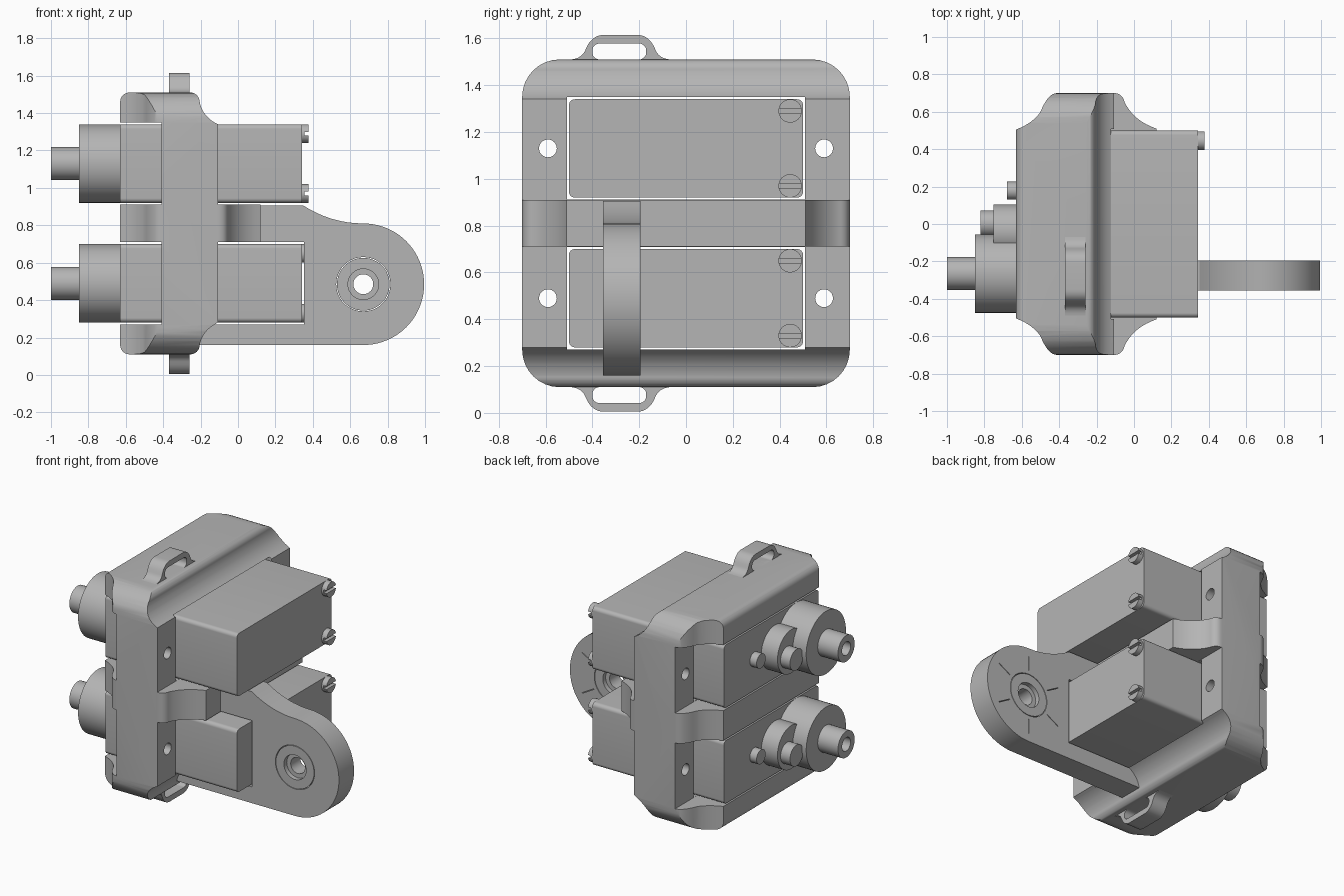
import bpy, bmesh
from math import sin, cos, pi, radians

if "Cube" in bpy.data.objects:
    bpy.data.objects.remove(bpy.data.objects["Cube"], do_unlink=True)

grey = bpy.data.materials.new("plain_grey")
grey.use_nodes = True
grey.diffuse_color = (0.46, 0.46, 0.46, 1)
grey.node_tree.nodes["Principled BSDF"].inputs["Base Color"].default_value = (0.46, 0.46, 0.46, 1)

MID = 0.81            # height of the symmetry plane of the holder
SERVO_Z = (0.49, 1.13)


# ---- outline helpers
def arc(cx, cy, r, a0, a1, n=8):
    angles = [radians(a0 + (a1 - a0) * i / n) for i in range(n + 1)]
    return [(cx + r * cos(a), cy + r * sin(a)) for a in angles]


def circle(cx, cy, r, n=48):
    return arc(cx, cy, r, 0, 360, n)[:-1]


def bez(p, q, s, n=8):
    pts = []
    for i in range(n + 1):
        t = i / n
        pts.append(tuple((1 - t) ** 2 * a + 2 * t * (1 - t) * b + t * t * c
                         for a, b, c in zip(p, q, s)))
    return pts


def rounded(cx, cy, w, h, r):
    x, y = w - r, h - r
    return (arc(cx + x, cy + y, r, 0, 90) + arc(cx - x, cy + y, r, 90, 180)
            + arc(cx - x, cy - y, r, 180, 270) + arc(cx + x, cy - y, r, 270, 360))


def rect(cx, cy, w, h):
    return [(cx - w, cy - h), (cx + w, cy - h), (cx + w, cy + h), (cx - w, cy + h)]


# ---- solid helpers
def prism(name, pts, axis, lo, hi):
    """Extrude a flat outline along one axis."""
    place = {"x": lambda a, b, v: (v, a, b),
             "y": lambda a, b, v: (a, v, b),
             "z": lambda a, b, v: (a, b, v)}[axis]
    clean = [p for i, p in enumerate(pts)
             if abs(p[0] - pts[i - 1][0]) + abs(p[1] - pts[i - 1][1]) > 1e-5]
    bm = bmesh.new()
    ends = [[bm.verts.new(place(a, b, v)) for a, b in clean] for v in (lo, hi)]
    bm.faces.new(ends[0])
    bm.faces.new(ends[1])
    for i in range(len(clean)):
        bm.faces.new((ends[0][i - 1], ends[0][i], ends[1][i], ends[1][i - 1]))
    bmesh.ops.recalc_face_normals(bm, faces=bm.faces)
    me = bpy.data.meshes.new(name)
    bm.to_mesh(me)
    bm.free()
    me.materials.append(grey)
    ob = bpy.data.objects.new(name, me)
    bpy.context.collection.objects.link(ob)
    return ob


def activate(ob):
    bpy.ops.object.select_all(action="DESELECT")
    ob.select_set(True)
    bpy.context.view_layer.objects.active = ob


def combine(ob, cutter, how="DIFFERENCE"):
    cutter.hide_render = True
    mod = ob.modifiers.new("cut", "BOOLEAN")
    mod.operation, mod.object, mod.solver = how, cutter, "EXACT"
    activate(ob)
    bpy.ops.object.modifier_apply(modifier=mod.name)
    bpy.data.objects.remove(cutter, do_unlink=True)


def cut(ob, pts, axis, lo, hi):
    combine(ob, prism("cutter", pts, axis, lo, hi))


def mirrored(half, centre=0.0):
    """Close a half outline by reflecting its second coordinate."""
    return ([(a, centre + b) for a, b in half]
            + [(a, centre - b) for a, b in reversed(half)])


# ---- holder: side, plan and end outlines intersected
side = ([(-0.63, 0.10), (-0.41, 0.10), (-0.41, 0.54), (-0.63, 0.54)]
        + arc(-0.58, 0.65, 0.05, 180, 90) + arc(-0.255, 0.65, 0.05, 90, 0)
        + bez((-0.205, 0.65), (-0.19, 0.57), (-0.107, 0.53))
        + [(-0.107, 0.10), (0.12, 0.10)])
plan = (bez((-0.63, 0.505), (-0.54, 0.54), (-0.50, 0.60))
        + bez((-0.50, 0.60), (-0.46, 0.70), (-0.41, 0.70))
        + bez((-0.11, 0.70), (-0.06, 0.70), (-0.05, 0.65))
        + bez((-0.05, 0.65), (0, 0.55), (0.12, 0.51)))
holder = prism("holder", mirrored(side, MID), "y", -0.8, 0.8)
combine(holder, prism("plan", mirrored(plan), "z", 0, 1.7), "INTERSECT")
combine(holder, prism("end", rounded(0, MID, 0.70, 0.70, 0.16), "x", -0.7, 0.2), "INTERSECT")
for z in SERVO_Z:
    cut(holder, rect(0, z, 0.508, 0.219), "x", -0.8, 0.5)
    for y in (-0.59, 0.59):
        cut(holder, circle(y, z, 0.038, 24), "x", -0.8, 0.5)

# ---- strap loops above and below
half_loop = (bez((0.21, 0.70), (0.165, 0.705), (0.15, 0.74))
             + bez((0.15, 0.74), (0.125, 0.805), (0.07, 0.805)))
loop = [(0.21, 0.67)] + half_loop
loop = loop + [(-a, b) for a, b in reversed(loop)]
for name, s in (("top_strap_loop", 1), ("bottom_strap_loop", -1)):
    ob = prism(name, [(a - 0.28, MID + s * b) for a, b in loop], "x", -0.37, -0.26)
    cut(ob, rounded(-0.285, MID + s * 0.734, 0.115, 0.034, 0.03), "x", -0.5, 0)

# ---- pivot arm, notched round the lower servo
HUB = (0.67, 0.485)
outline = ([(-0.25, 0.16)] + arc(*HUB, 0.325, -90, 90, 40)
           + bez((0.67, 0.81), (0.50, 0.81), (0.35, 0.905))
           + [(0.10, 0.905), (0.10, 0.712), (0.352, 0.712), (0.352, 0.269), (-0.25, 0.269)])
arm = prism("pivot_arm", outline, "y", -0.355, -0.195)
cut(arm, circle(*HUB, 0.145), "y", -0.5, 0)
for k in range(6):
    a = radians(60 * k + 30)
    slit = [(HUB[0] + u * cos(a) - v * sin(a), HUB[1] + u * sin(a) + v * cos(a))
            for u, v in rect(0.22, 0, 0.05, 0.002)]
    cut(arm, slit, "y", -0.23, -0.1)
hub = prism("arm_hub", circle(*HUB, 0.141), "y", -0.355, -0.195)
cut(hub, circle(*HUB, 0.053), "y", -0.5, 0)
cut(hub, circle(*HUB, 0.082), "y", -0.5, -0.325)
cut(hub, circle(*HUB, 0.082), "y", -0.225, 0)

# ---- two servos
for tag, z in zip(("lower", "upper"), SERVO_Z):
    prism(tag + "_servo_case", rounded(0, z, 0.50, 0.21, 0.025), "x", -0.63, 0.342)
    prism(tag + "_gear_housing", circle(-0.265, z, 0.21), "x", -0.85, -0.62)
    prism(tag + "_gear_boss", circle(-0.04, z, 0.145), "x", -0.75, -0.62)
    prism(tag + "_boss_block", circle(0.003, z - 0.02, 0.07, 32), "x", -0.82, -0.74)
    prism(tag + "_small_peg", circle(0.178, z, 0.048, 32), "x", -0.68, -0.62)
    shaft = prism(tag + "_output_shaft", circle(-0.265, z, 0.088), "x", -1.0, -0.84)
    cut(shaft, circle(-0.265, z, 0.045, 32), "x", -1.1, -0.88)
    for level, dz in (("low", -0.16), ("high", 0.16)):
        screw = prism(f"{tag}_{level}_screw", circle(0.445, z + dz, 0.05, 32), "x", 0.33, 0.378)
        cut(screw, rect(0.445, z + dz, 0.1, 0.01), "x", 0.355, 0.5)

# ---- shading
for ob in bpy.context.scene.objects:
    if ob.type == "MESH":
        activate(ob)
        bpy.ops.object.shade_smooth_by_angle(angle=radians(30))
